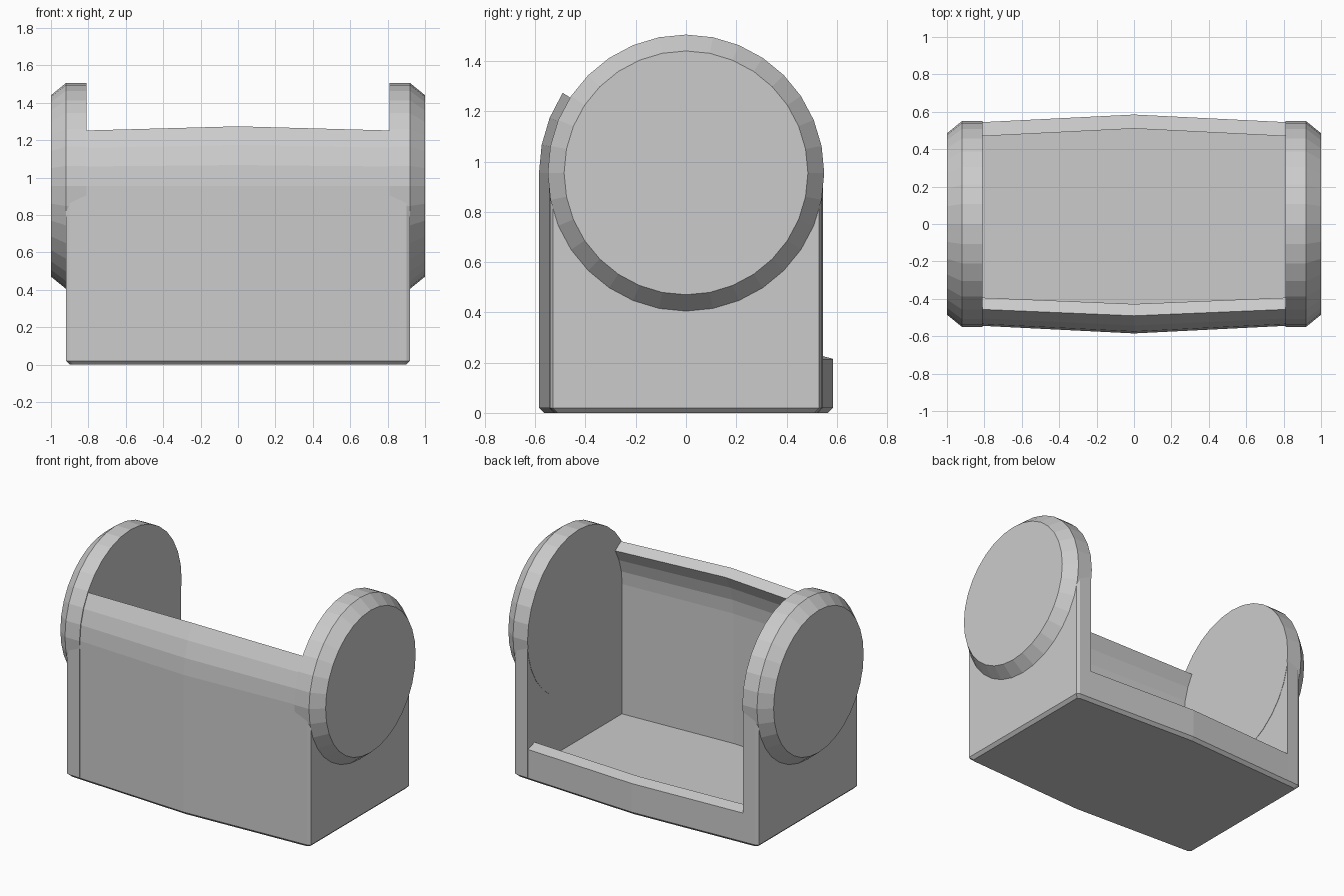
import bpy, bmesh, math

if "Cube" in bpy.data.objects:
    bpy.data.objects.remove(bpy.data.objects["Cube"])

grey = bpy.data.materials.new("plain grey")
grey.diffuse_color = (0.6, 0.6, 0.6, 1)
grey.use_nodes = True
grey.node_tree.nodes["Principled BSDF"].inputs["Base Color"].default_value = grey.diffuse_color

AXIS = 0.955      # height of the round ends' centre
WALL = 0.075      # wall thickness


def loft(name, rings):
    """Join equal-length rings of points into one capped solid."""
    bm = bmesh.new()
    vs = [[bm.verts.new(p) for p in ring] for ring in rings]
    n = len(rings[0])
    for a, b in zip(vs, vs[1:]):
        for i in range(n):
            j = (i + 1) % n
            bm.faces.new((a[i], a[j], b[j], b[i]))
    bm.faces.new(vs[0])
    bm.faces.new(vs[-1])
    bmesh.ops.recalc_face_normals(bm, faces=bm.faces)
    # split concave caps cleanly
    bmesh.ops.triangulate(bm, faces=[f for f in bm.faces if len(f.verts) > 8])
    me = bpy.data.meshes.new(name)
    bm.to_mesh(me)
    bm.free()
    me.materials.append(grey)
    ob = bpy.data.objects.new(name, me)
    bpy.context.collection.objects.link(ob)
    return ob


# Trough: bowed floor, low back lip and tall front wall curling over at the top
def trough_section(x):
    r = 0.585 - 0.05 * abs(x)
    q = r - WALL
    angles = [math.radians(a) for a in (0, 11, 22, 33)]
    pts = [(-r + 0.02, 0), (-r, 0.02)]
    pts += [(-r * math.cos(a), AXIS + r * math.sin(a)) for a in angles]
    pts += [(-q * math.cos(a), AXIS + q * math.sin(a)) for a in reversed(angles)]
    pts += [(-q, 0.07), (q, 0.07), (q, 0.235), (r, 0.215), (r, 0.02), (r - 0.02, 0)]
    return [(x, y, z) for y, z in pts]


loft("trough", [trough_section(x) for x in (-0.86, 0, 0.86)])


# Ends: chamfered upright block below a bevelled round disc
def block_ring(s, z, inset):
    half = [(0.812, 0.545), (0.90 - inset, 0.541), (0.92 - inset, 0.53)]
    pts = [(x, -(y - inset)) for x, y in half] + [(x, y - inset) for x, y in reversed(half)]
    return [(s * x, y, z) for x, y in pts]


def disc_ring(s, x, r, n=32):
    return [(s * x, r * math.sin(i * math.tau / n), AXIS + r * math.cos(i * math.tau / n))
            for i in range(n)]


for side, s in (("left", -1), ("right", 1)):
    loft(side + "_end_block", [block_ring(s, 0, 0.02), block_ring(s, 0.02, 0), block_ring(s, AXIS, 0)])
    loft(side + "_end_disc", [disc_ring(s, 0.81, 0.55), disc_ring(s, 0.92, 0.55), disc_ring(s, 1.0, 0.485)])
